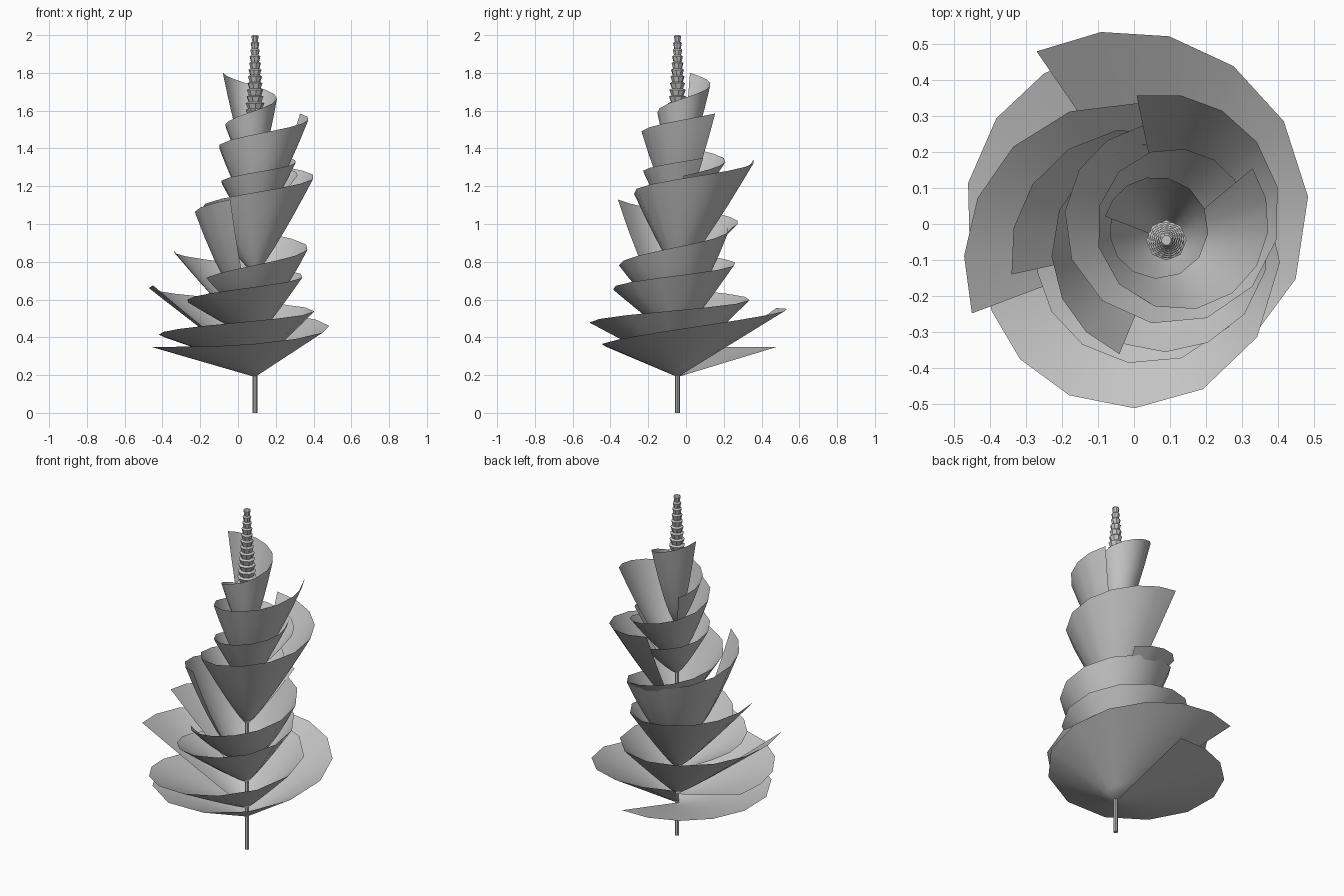
import bpy
import bmesh
from math import radians, cos, sin, pi

cube = bpy.data.objects.get("Cube")
if cube:
    bpy.data.objects.remove(cube, do_unlink=True)

grey = bpy.data.materials.new("warm_grey")
grey.use_nodes = True
shade = (0.55, 0.55, 0.55, 1)
grey.diffuse_color = shade
grey.node_tree.nodes["Principled BSDF"].inputs["Base Color"].default_value = shade

STEM_X, STEM_Y = 0.09, -0.045
SWEEP = 400  # each leaf overlaps its own start


def finish(bm, name, smooth):
    mesh = bpy.data.meshes.new(name)
    bm.to_mesh(mesh)
    bm.free()
    mesh.materials.append(grey)
    for face in mesh.polygons:
        face.use_smooth = smooth
    obj = bpy.data.objects.new(name, mesh)
    bpy.context.collection.objects.link(obj)
    return obj


def late_rise(t):
    """Stay level for the first part of the turn, then ease upward."""
    u = max(0, (t - 0.4) / 0.6)
    return u * u * (3 - 2 * u)


def steady_rise(t):
    return t


def leaf(name, apex, centre, radius, height, end_angle, cup,
         rise=steady_rise, widen=1):
    """Slit cone wrapped round the stem, its rim widening and climbing."""
    bm = bmesh.new()
    tip = bm.verts.new((STEM_X, STEM_Y, apex))
    segments, rings = 16, 6
    previous = None
    for i in range(segments + 1):
        # Rim points sit closer together near both slit edges
        t = i / segments - 0.03 * sin(2 * pi * i / segments)
        a = radians(end_angle - SWEEP * (1 - t))
        r = radius[0] + (radius[1] - radius[0]) * t ** widen
        z = height[0] + (height[1] - height[0]) * rise(t)
        dx = centre[0] + r * cos(a) - STEM_X
        dy = centre[1] + r * sin(a) - STEM_Y
        row = [tip]
        for k in range(1, rings + 1):
            s = k / rings
            row.append(bm.verts.new((STEM_X + dx * s, STEM_Y + dy * s,
                                     apex + (z - apex) * s ** cup)))
        if previous:
            bm.faces.new((tip, previous[1], row[1]))
            for k in range(1, rings):
                bm.faces.new((previous[k], previous[k + 1], row[k + 1], row[k]))
        previous = row
    return finish(bm, name, True)


def lathe(name, profile, sides, twist=0.0):
    """Turn (radius, z) points about the stem axis and cap both ends."""
    bm = bmesh.new()
    loops = []
    for r, z in profile:
        loops.append([bm.verts.new((STEM_X + r * cos(2 * pi * i / sides + twist),
                                    STEM_Y + r * sin(2 * pi * i / sides + twist), z))
                      for i in range(sides)])
    for low, high in zip(loops, loops[1:]):
        for i in range(sides):
            j = (i + 1) % sides
            bm.faces.new((low[i], low[j], high[j], high[i]))
    bm.faces.new(loops[0][::-1])
    bm.faces.new(loops[-1])
    return finish(bm, name, False)


# Wrapped leaves from the ground upward
leaf("leaf_lowest", 0.19, (0, 0.02), (0.47, 0.533), (0.35, 0.555), 120.5, 1.0, late_rise, 4)
leaf("leaf_second", 0.24, (-0.02, -0.1), (0.395, 0.455), (0.4, 0.675), 199, 1.05)
leaf("leaf_third", 0.39, (0.02, -0.08), (0.285, 0.365), (0.57, 0.86), 189.5, 1.1)
leaf("leaf_fourth", 0.52, (0.08, -0.07), (0.28, 0.315), (0.715, 1.13), 247.5, 1.6)
leaf("leaf_fifth", 0.73, (0.085, 0.02), (0.25, 0.345), (0.98, 1.34), 103, 1.15)
leaf("leaf_sixth", 0.95, (0.1, -0.03), (0.178, 0.21), (1.11, 1.35), 35, 1.2)
leaf("leaf_seventh", 1.04, (0.12, 0), (0.195, 0.26), (1.255, 1.585), 36.5, 1.4)
leaf("leaf_top", 1.24, (0.065, -0.015), (0.13, 0.15), (1.475, 1.8), 166, 1.5)

# Stem
lathe("stem", [(0.012, 0), (0.012, 1.6)], 8)

# Bud spike: stacked flared cups, each turned against the one below
CUPS = 13
base, step = 1.54, 0.46 / CUPS
for n in range(CUPS):
    r = 0.056 - 0.036 * n / (CUPS - 1)
    z = base + n * step
    lathe(f"bud_cup_{n + 1}",
          [(r * 0.68, z - step * 0.2), (r, z + step * 0.8), (r * 0.7, z + step)],
          8, n * 0.42)
